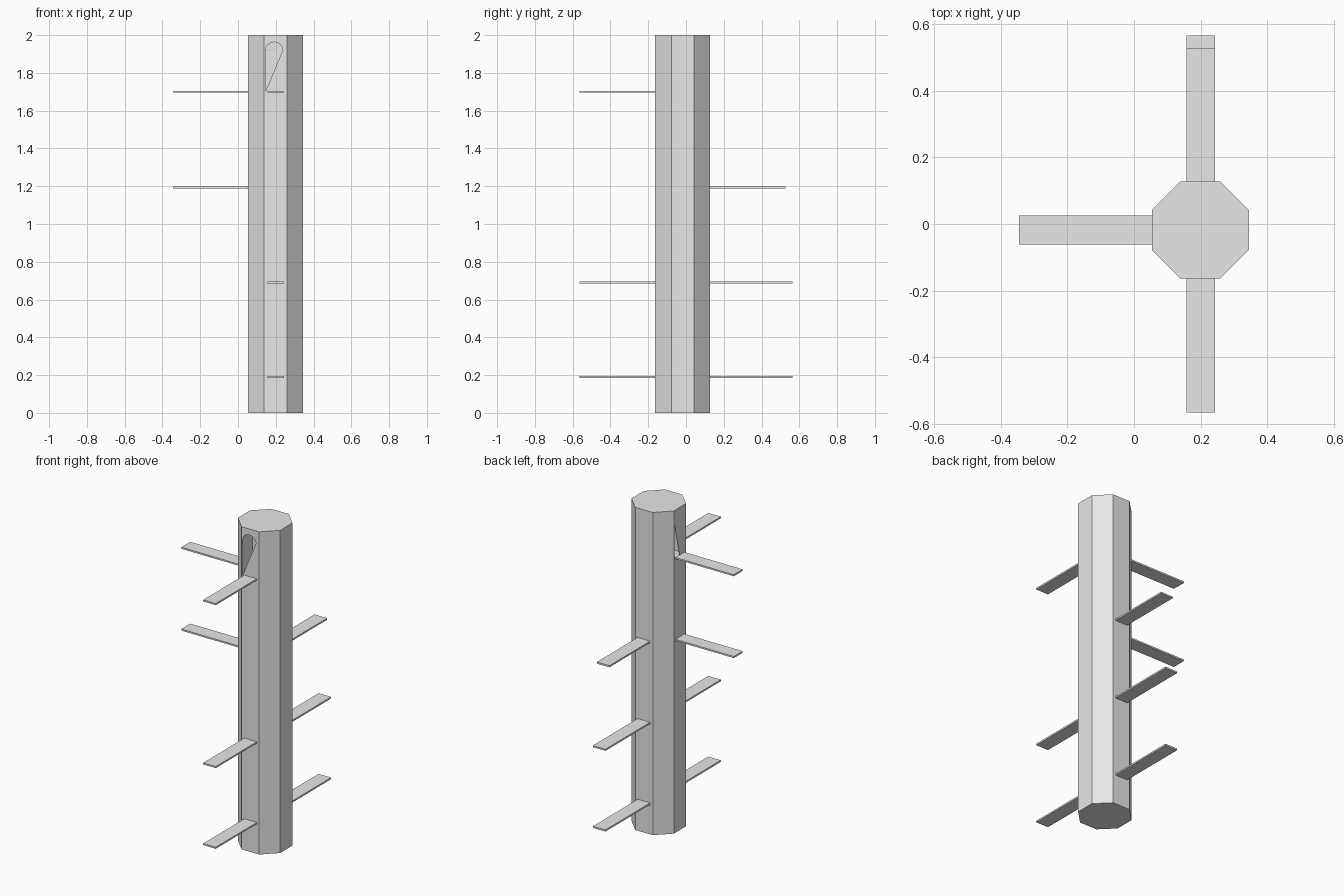
import bpy, bmesh, math
from mathutils import Matrix, Vector

if "Cube" in bpy.data.objects:
    bpy.data.objects.remove(bpy.data.objects["Cube"])

CX, CY = 0.199, -0.018      # post axis
AP = 0.145                  # post half width across flats

grey = bpy.data.materials.new("light_grey")
grey.diffuse_color = (0.8, 0.8, 0.8, 1)
grey.use_nodes = True
grey.node_tree.nodes["Principled BSDF"].inputs["Base Color"].default_value = grey.diffuse_color


def finish(name, bm):
    bmesh.ops.recalc_face_normals(bm, faces=bm.faces)
    me = bpy.data.meshes.new(name)
    bm.to_mesh(me)
    bm.free()
    me.materials.append(grey)
    ob = bpy.data.objects.new(name, me)
    bpy.context.collection.objects.link(ob)
    return ob


def box(name, x0, x1, y0, y1, z0, z1):
    bm = bmesh.new()
    bmesh.ops.create_cube(bm, size=1)
    bmesh.ops.scale(bm, vec=(x1 - x0, y1 - y0, z1 - z0), verts=bm.verts)
    bmesh.ops.translate(bm, vec=((x0 + x1) / 2, (y0 + y1) / 2, (z0 + z1) / 2), verts=bm.verts)
    return finish(name, bm)


def prism(name, profile, axis, a, b):
    """Extrude a (side, z) profile along 'x' or 'y' from a to b."""
    bm = bmesh.new()
    verts = [bm.verts.new((a, s, z) if axis == 'x' else (s, a, z)) for s, z in profile]
    face = bm.faces.new(verts)
    ext = bmesh.ops.extrude_face_region(bm, geom=[face])
    move = Vector((b - a, 0, 0)) if axis == 'x' else Vector((0, b - a, 0))
    bmesh.ops.translate(bm, vec=move, verts=[v for v in ext["geom"] if isinstance(v, bmesh.types.BMVert)])
    return finish(name, bm)


def arch(s0, s1, z0, spring, top, n=10):
    """Door profile from the lower left corner, over the arch, to its right end."""
    c, r = (s0 + s1) / 2, (s1 - s0) / 2
    curve = [(c - r * math.cos(math.pi * i / n), spring + (top - spring) * math.sin(math.pi * i / n))
             for i in range(n + 1)]
    return [(s0, z0)] + curve


def cut(target, cutter):
    cutter.hide_render = True
    mod = target.modifiers.new("cut", 'BOOLEAN')
    mod.operation = 'DIFFERENCE'
    mod.solver = 'EXACT'
    mod.object = cutter
    bpy.context.view_layer.objects.active = target
    bpy.ops.object.modifier_apply(modifier=mod.name)
    bpy.data.objects.remove(cutter)


# Eight-sided post
bm = bmesh.new()
radius = AP / math.cos(math.pi / 8)
bmesh.ops.create_cone(bm, cap_ends=True, segments=8, radius1=radius, radius2=radius, depth=2,
                      matrix=Matrix.Translation((CX, CY, 1)) @ Matrix.Rotation(math.pi / 8, 4, 'Z'))
# keep flats facing the four main directions
if max(v.co.x for v in bm.verts) > CX + AP + 0.005:
    bmesh.ops.rotate(bm, cent=(CX, CY, 0), matrix=Matrix.Rotation(math.pi / 8, 3, 'Z'), verts=bm.verts)
post = finish("post", bm)

# Arched passage turning from the front to the left, behind thin faces
front, left = CY - AP, CX - AP
cut(post, prism("front_passage", arch(0.145, 0.238, 1.70, 1.92, 1.965) + [(0.238, 1.70)],
                'y', front + 0.003, 0.034))
cut(post, prism("left_passage", arch(-0.058, 0.035, 1.701, 1.919, 1.964) + [(0.035, 1.701)],
                'x', left + 0.003, 0.2))

# Tapered openings through the front and left faces
cut(post, prism("front_opening", arch(0.146, 0.237, 1.702, 1.92, 1.963), 'y', front - 0.05, front + 0.012))
cut(post, prism("left_opening", [(0.034, 1.91), (0.034, 1.703), (-0.015, 1.703)],
                'x', left - 0.05, left + 0.012))

# Thin planks sticking out of the post: front, back and left
T = 0.005
for i, z in enumerate((0.19, 0.69, 1.70)):
    box(f"front_plank_{i + 1}", 0.157, 0.243, -0.565, front + 0.002, z - T, z + T)
for i, (z, end) in enumerate(((0.19, 0.565), (0.69, 0.565), (1.193, 0.526))):
    box(f"back_plank_{i + 1}", 0.157, 0.243, CY + AP - 0.002, end, z - T, z + T)
for i, z in enumerate((1.193, 1.70)):
    box(f"left_plank_{i + 1}", -0.345, left + 0.002, -0.062, 0.025, z - T, z + T)
